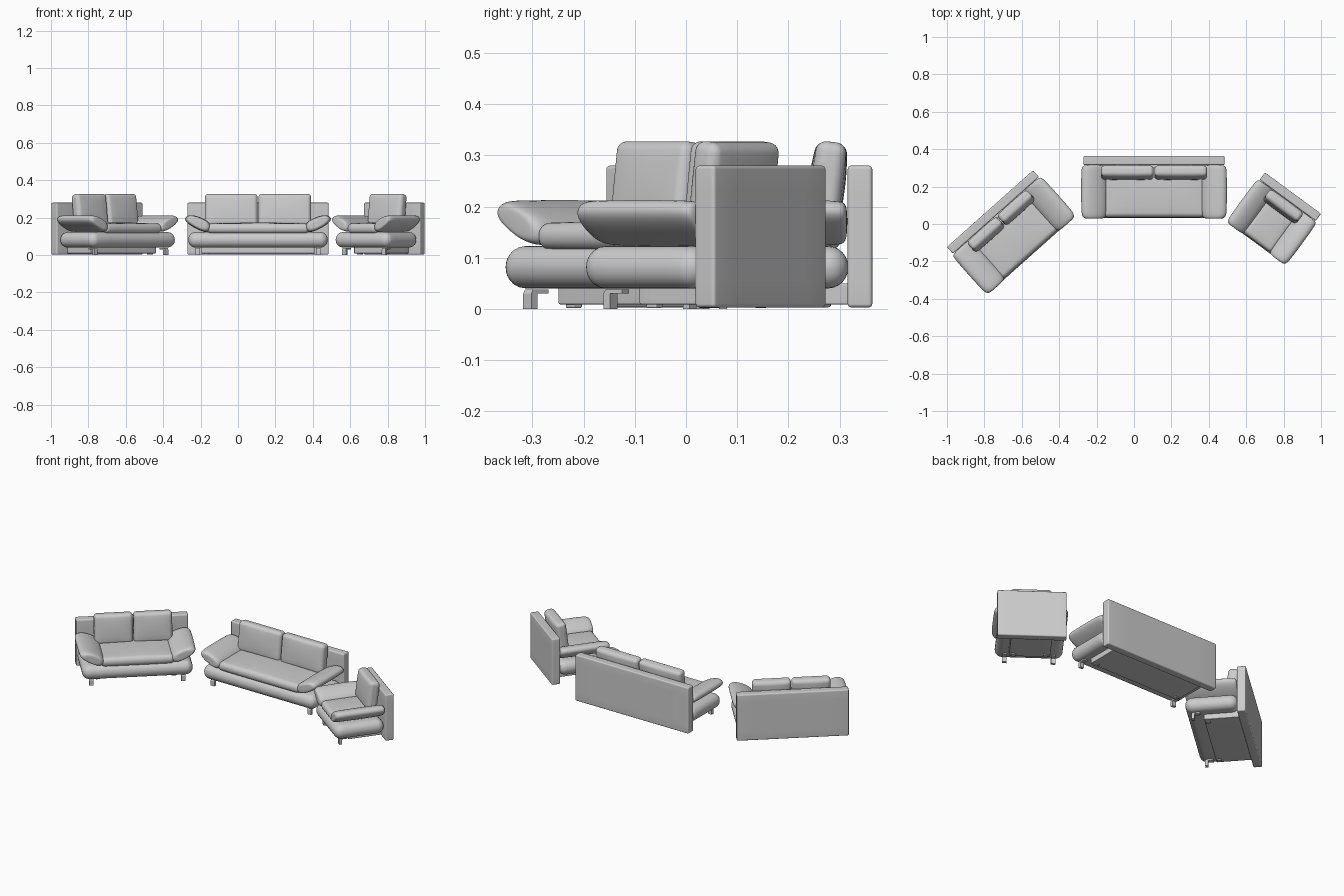
import bpy, bmesh, math
from mathutils import Matrix, Vector

if "Cube" in bpy.data.objects:
    bpy.data.objects.remove(bpy.data.objects["Cube"])


def finish(bm, name, place):
    bmesh.ops.recalc_face_normals(bm, faces=bm.faces[:])
    me = bpy.data.meshes.new(name)
    bm.to_mesh(me)
    bm.free()
    ob = bpy.data.objects.new(name, me)
    bpy.context.collection.objects.link(ob)
    ob.matrix_world = place
    for p in me.polygons:
        p.use_smooth = True
    return ob


def soft_box(name, place, lo, hi, r, bulge=0.0, axis=2, tilt=0.0):
    """Rounded box from corner lo to corner hi, optionally puffed along one axis."""
    lo, hi = Vector(lo), Vector(hi)
    half, mid = (hi - lo) / 2, (hi + lo) / 2
    bm = bmesh.new()
    bmesh.ops.create_cube(bm, size=2)
    bmesh.ops.subdivide_edges(bm, edges=bm.edges[:], cuts=11, use_grid_fill=True)
    for v in bm.verts:
        q, d = Vector(), Vector()
        for i in range(3):
            t, s = abs(v.co[i]), math.copysign(1, v.co[i])
            flat = half[i] - r
            q[i] = s * flat * min(t / 0.5, 1)
            if t > 0.5:
                d[i] = s * math.tan((t - 0.5) / 0.5 * math.pi / 4)
        p = q + d.normalized() * r
        a, b = [i for i in range(3) if i != axis]
        puff = (1 - (p[a] / half[a]) ** 2) * (1 - (p[b] / half[b]) ** 2)
        p[axis] += bulge * puff * p[axis] / half[axis]
        v.co = p
    return finish(bm, name, place @ Matrix.Translation(mid) @ Matrix.Rotation(tilt, 4, 'X'))


# arm cross-section: distance in from the outer edge, height
ARM = [(-0.004, 0.186), (0.012, 0.212), (0.05, 0.214), (0.10, 0.196),
       (0.145, 0.168), (0.142, 0.122), (0.10, 0.122), (0.04, 0.152)]
# arm stations: distance along depth, scale of the section
STATIONS = [(-0.336, 0.50), (-0.334, 0.80), (-0.315, 0.98), (-0.27, 1.0),
            (-0.18, 1.02), (-0.09, 1.0), (-0.06, 0.96), (-0.048, 0.80)]


def arm(name, place, outer, side, squeeze):
    bm = bmesh.new()
    cu, cz = 0.07, 0.172
    rings = []
    for y, s in STATIONS:
        rings.append([bm.verts.new((side * (outer - (cu + (u - cu) * s) * squeeze),
                                    y, cz + (z - cz) * s)) for u, z in ARM])
    n = len(ARM)
    for a, b in zip(rings, rings[1:]):
        for i in range(n):
            bm.faces.new((a[i], a[(i + 1) % n], b[(i + 1) % n], b[i]))
    bm.faces.new(rings[0])
    bm.faces.new(rings[-1])
    ob = finish(bm, name, place)
    sub = ob.modifiers.new("smooth", 'SUBSURF')
    sub.levels = sub.render_levels = 2


def leg(name, place, x):
    """Bent flat bar: upright in front, turning back under the seat base."""
    outer = [(-0.300, 0.0), (-0.300, 0.030), (-0.295, 0.038), (-0.255, 0.038),
             (-0.255, 0.030), (-0.284, 0.030), (-0.284, 0.0)]
    bm = bmesh.new()
    f = bm.faces.new([bm.verts.new((x - 0.012, y, z)) for y, z in outer])
    ext = bmesh.ops.extrude_face_region(bm, geom=[f])
    bmesh.ops.translate(bm, vec=(0.024, 0, 0),
                        verts=[g for g in ext['geom'] if isinstance(g, bmesh.types.BMVert)])
    ob = finish(bm, name, place)
    for p in ob.data.polygons:
        p.use_smooth = False


def sofa(label, loc, angle, w, cushions, cushion_half, squeeze=1.0):
    """w is half the back panel's width; the origin is the middle of the back plane."""
    place = Matrix.Translation(loc) @ Matrix.Rotation(math.radians(angle), 4, 'Z')
    n = label + "_"
    soft_box(n + "back_panel", place, (-w, -0.048, 0.003), (w, 0, 0.28), 0.007)
    soft_box(n + "base_roll", place, (-w + 0.004, -0.333, 0.04), (w - 0.004, -0.047, 0.123), 0.040)
    seat = w - 0.105 * squeeze
    soft_box(n + "seat", place, (-seat, -0.328, 0.116), (seat, -0.06, 0.168), 0.024, 0.006)
    # plinth and its small feet
    p = w - 0.075
    soft_box(n + "plinth", place, (-p, -0.237, 0.009), (p, -0.045, 0.05), 0.003)
    for side, word in ((-1, "left"), (1, "right")):
        arm(n + word + "_arm", place, w + 0.016, side, squeeze)
        leg(n + word + "_leg", place, side * (w - 0.055))
        x = side * (p - 0.025)
        soft_box(n + word + "_foot", place, (x - 0.012, -0.23, 0.002), (x + 0.012, -0.206, 0.012), 0.003)
    # leaning back cushions
    size = 2 * cushion_half / cushions
    for i in range(cushions):
        x = -cushion_half + i * size
        soft_box(f"{n}back_cushion_{i + 1}", place, (x + 0.002, -0.118, 0.155),
                 (x + size - 0.002, -0.06, 0.327), 0.02, 0.007, 1, math.radians(-7))


sofa("large_sofa", (0.107, 0.364, 0), 0, 0.377, 2, 0.286)
sofa("small_sofa", (-0.77, 0.082, 0), 41.7, 0.308, 2, 0.217)
sofa("armchair", (0.85, 0.165, 0), -36.3, 0.186, 1, 0.113, 0.85)
